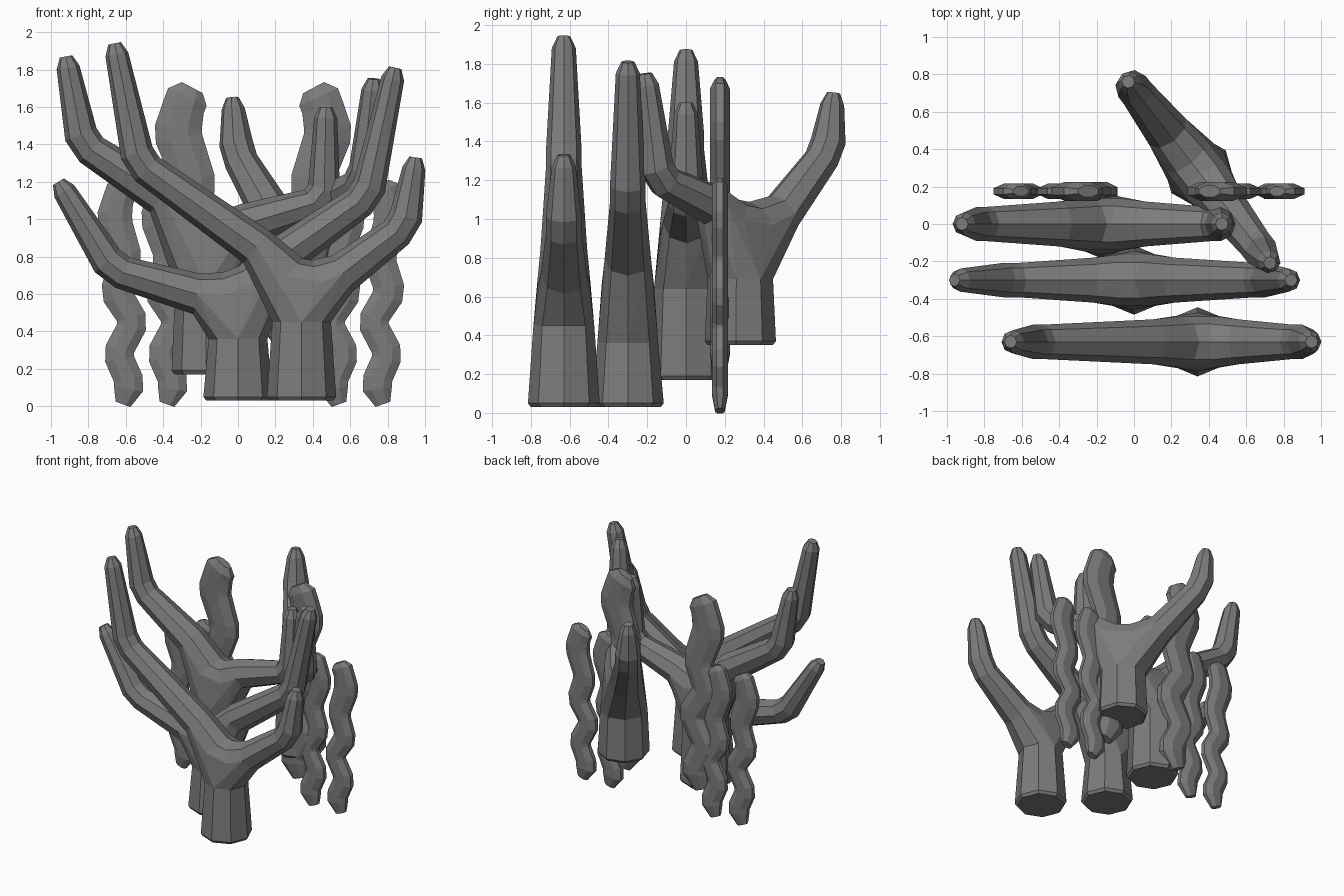
import bpy, bmesh, math
from mathutils import Vector, Matrix

if "Cube" in bpy.data.objects:
    bpy.data.objects.remove(bpy.data.objects["Cube"])

grey = bpy.data.materials.new("stone_grey")
grey.use_nodes = True
COLOUR = (0.2, 0.2, 0.2, 1)
grey.diffuse_color = COLOUR
grey.node_tree.nodes["Principled BSDF"].inputs["Base Color"].default_value = COLOUR


def add_tube(bm, path, phase=0.0, sides=8):
    """Capped tube in the xz plane; path points are (x, z, radius, depth radius)."""
    centres = [Vector((p[0], 0, p[1])) for p in path]
    rings = []
    last = len(path) - 1
    for i, (x, z, r, depth) in enumerate(path):
        ahead = (centres[min(i + 1, last)] - centres[i]).normalized()
        behind = (centres[i] - centres[max(i - 1, 0)]).normalized()
        tangent = (ahead + behind).normalized()
        across = Vector((tangent.z, 0, -tangent.x))
        ring = []
        for k in range(sides):
            a = math.tau * (k + phase) / sides
            ring.append(bm.verts.new(centres[i] + across * r * math.cos(a)
                                     + Vector((0, depth * math.sin(a), 0))))
        rings.append(ring)
    for low, high in zip(rings, rings[1:]):
        for k in range(sides):
            n = (k + 1) % sides
            bm.faces.new((low[k], low[n], high[n], high[k]))
    bm.faces.new(rings[0][::-1])
    bm.faces.new(rings[-1])
    return rings


def soften(path, reach):
    """Split every inner joint in two, so that bends turn in two steps."""
    result = [path[0]]
    for before, point, after in zip(path, path[1:], path[2:]):
        here = Vector(point[:2])
        for other in (before, after):
            step = (Vector(other[:2]) - here).normalized() * reach
            result.append((*(here + step), *point[2:]))
    return result + [path[-1]]


def finish(bm, name, matrix):
    bmesh.ops.transform(bm, matrix=matrix, verts=bm.verts)
    bmesh.ops.recalc_face_normals(bm, faces=bm.faces)
    mesh = bpy.data.meshes.new(name)
    bm.to_mesh(mesh)
    bm.free()
    mesh.materials.append(grey)
    obj = bpy.data.objects.new(name, mesh)
    bpy.context.collection.objects.link(obj)


def add_hub(bm, rings):
    """Convex joint wrapped around the given rings."""
    verts = [bm.verts.new(v.co) for ring in rings for v in ring]
    result = bmesh.ops.convex_hull(bm, input=verts)
    inner = {v for v in result["geom_interior"] + result["geom_unused"]
             if isinstance(v, bmesh.types.BMVert)}
    bmesh.ops.delete(bm, geom=list(inner), context='VERTS')


def coral(name, base, neck, fork, arms, y=0.0, origin_x=0.0, turn=0.0):
    """Forked coral: a trunk and two arms, each bending at a shoulder and an elbow."""
    bm = bmesh.new()
    bx, bz = base
    neck_z, neck_r = neck
    trunk = add_tube(bm, [(bx, bz, 0.17, 0.17), (bx, bz + 0.02, 0.185, 0.185),
                          (bx, neck_z, neck_r, neck_r)])
    roots = [trunk[-1]]
    for shoulder, elbow, tip in arms:
        root = Vector(fork)
        root += (Vector(shoulder) - root).normalized() * 0.11
        end = Vector(tip)
        wrist = end - (end - Vector(elbow)).normalized() * 0.06
        bend = soften([(*shoulder, 0.11, 0.12), (*elbow, 0.09, 0.092),
                       (*wrist, 0.062, 0.062)], 0.055)
        arm = add_tube(bm, [(*root, 0.128, 0.135)] + bend + [(*end, 0.034, 0.034)])
        roots.append(arm[0])
        # Web under the arm, down to the trunk
        add_hub(bm, [trunk[-1], arm[0], arm[1]])
    add_hub(bm, roots)
    finish(bm, name, Matrix.Translation((origin_x, y, 0)) @ Matrix.Rotation(turn, 4, 'Z'))


# Forked corals, front to back
coral("front_coral", (0.34, 0.03), (0.45, 0.157), (0.34, 0.62),
      [((0.10, 0.85), (-0.53, 1.30), (-0.66, 1.94)),
       ((0.56, 0.71), (0.89, 0.96), (0.95, 1.33))], y=-0.63)
coral("second_coral", (0.0, 0.03), (0.36, 0.157), (0.02, 0.58),
      [((-0.22, 0.60), (-0.67, 0.73), (-0.96, 1.20)),
       ((0.22, 0.79), (0.69, 1.12), (0.84, 1.81))], y=-0.3)
coral("third_coral", (-0.17, 0.17), (0.64, 0.165), (-0.16, 0.87),
      [((-0.40, 1.12), (-0.83, 1.40), (-0.92, 1.87)),
       ((0.06, 0.98), (0.46, 1.10), (0.47, 1.60))])
coral("back_coral", (0.0, 0.35), (0.69, 0.17), (0.0, 0.93),
      [((-0.27, 1.03), (-0.57, 1.35), (-0.61, 1.65)),
       ((0.18, 1.07), (0.54, 1.21), (0.62, 1.75))],
      y=0.28, origin_x=0.345, turn=math.atan2(-0.788, 0.616))

# Wavy weed: (sideways offset, height, half width), bottom to top
WAVE = [(0.02, 0.01, 0.045), (0.06, 0.12, 0.085), (-0.01, 0.28, 0.085),
        (0.08, 0.45, 0.085), (-0.02, 0.61, 0.09), (0.04, 0.79, 0.092),
        (-0.03, 1.0, 0.1), (0.0, 1.13, 0.09), (0.03, 1.19, 0.05)]
MIRROR_X = 0.08


def weed(name, x, side, width, height, lift, depth):
    bm = bmesh.new()
    path = [(dx * width, lift + z * height, r * width,
             depth * (0.6 if r < 0.06 else 1)) for dx, z, r in WAVE]
    add_tube(bm, soften(path, 0.03), phase=0.5)
    finish(bm, name, Matrix.Translation((MIRROR_X + side * x, 0.175, 0))
           @ Matrix.Diagonal((-side, 1, 1, 1)))


for side, label in ((-1, "right"), (1, "left")):
    weed(label + "_outer_weed", 0.715, side, 1.0, 1.0, 0.0, 0.044)
    weed(label + "_inner_weed", 0.48, side, 1.0, 1.0, 0.0, 0.044)
    weed(label + "_tall_weed", 0.365, side, 1.36, 1.28, 0.18, 0.055)
